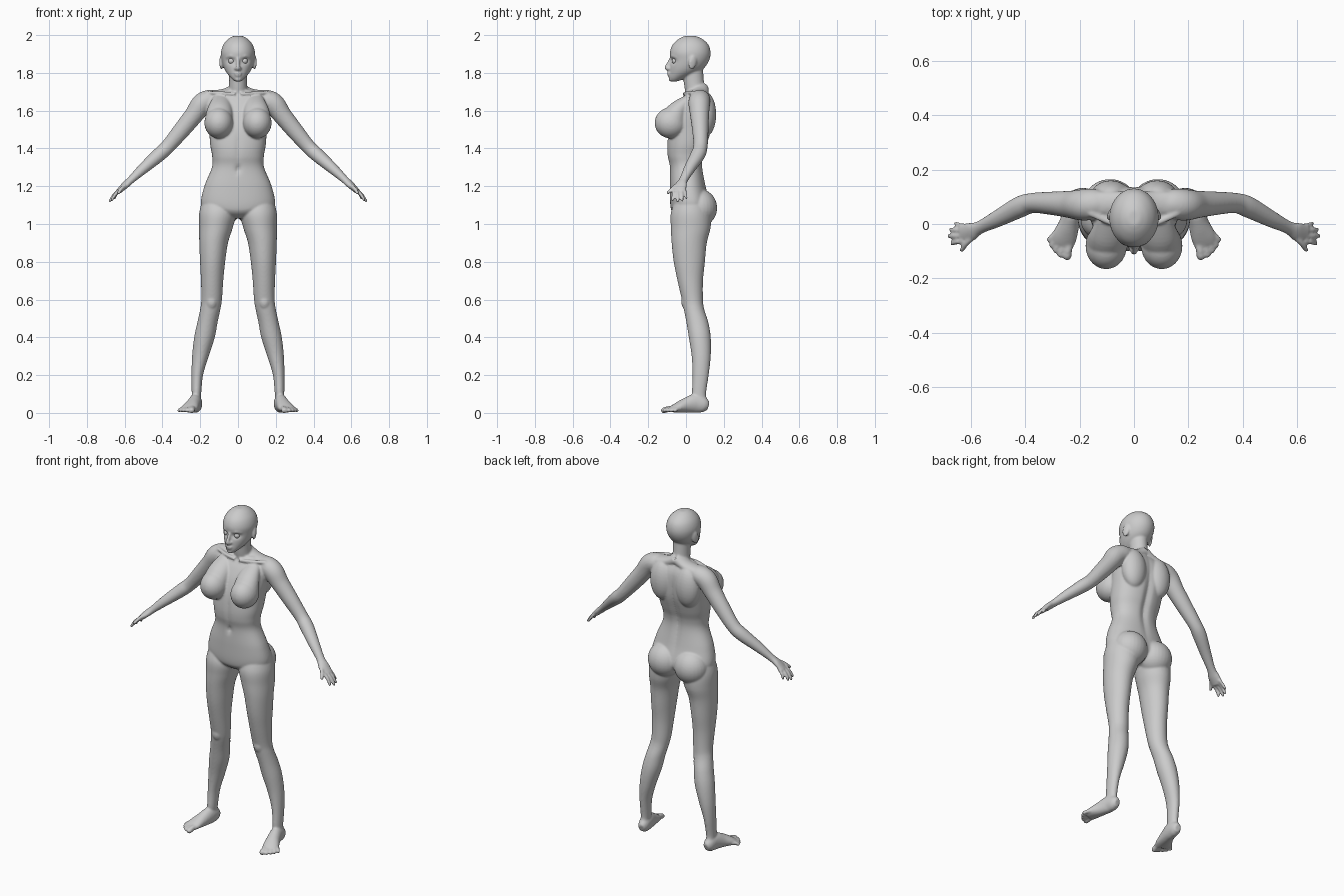
import bpy, bmesh, math
from mathutils import Vector, Matrix

bm = bmesh.new()
SEG = 40


def spline(rows, steps=6):
    """Catmull-Rom interpolation of rows of numbers."""
    out = []
    for i in range(len(rows) - 1):
        p0, p1 = rows[max(i - 1, 0)], rows[i]
        p2, p3 = rows[i + 1], rows[min(i + 2, len(rows) - 1)]
        for k in range(steps):
            t = k / steps
            out.append([0.5 * (2 * b + (c - a) * t + (2 * a - 5 * b + 4 * c - d) * t * t
                               + (3 * b - a - 3 * c + d) * t ** 3)
                        for a, b, c, d in zip(p0, p1, p2, p3)])
    out.append(list(rows[-1]))
    return out


def skin(rings, mirror, dents=()):
    """Closed surface through rings; dents = (x, z, rx, rz, depth, side)."""
    for s in ((1, -1) if mirror else (1,)):
        vr = []
        for ring in rings:
            mid = sum((p.y for p in ring)) / len(ring)
            row = []
            for p in ring:
                y = p.y
                for dx, dz, rx, rz, depth, side in dents:
                    if (y - mid) * side > 0.01:
                        f = ((abs(p.x) - dx) / rx) ** 2 + ((p.z - dz) / rz) ** 2
                        y -= side * depth * math.exp(-f)
                row.append(bm.verts.new((p.x * s, y, p.z)))
            vr.append(row)
        for a, b in zip(vr, vr[1:]):
            for j in range(len(a)):
                k = (j + 1) % len(a)
                bm.faces.new((a[j], a[k], b[k], b[j]))
        bm.faces.new(vr[0])
        bm.faces.new(vr[-1])


def spow(v, p):
    return math.copysign(abs(v) ** p, v)


def stack(rows, mirror=False, p=1.0, dents=(), seg=SEG):
    """Horizontal sections: z, x0, x1, y0, y1."""
    rings = []
    for z, x0, x1, y0, y1 in spline(rows):
        rings.append([Vector(((x0 + x1) / 2 + (x1 - x0) / 2 * spow(math.cos(a), p),
                              (y0 + y1) / 2 + (y1 - y0) / 2 * spow(math.sin(a), p), z))
                      for a in (math.tau * j / seg for j in range(seg))])
    skin(rings, mirror, dents)


def tube(rows, up=(0, 0, 1), mirror=True, seg=20, round_end=False):
    """Sections along a path: x, y, z, half width, half height."""
    pts = spline(rows)
    if round_end:
        d = (Vector(pts[-1][:3]) - Vector(pts[-2][:3])).normalized()
        x, y, z, a, b = pts[-1]
        for t in (0.4, 0.7, 0.9):
            c = Vector((x, y, z)) + d * t * b
            k = math.sqrt(1 - t * t)
            pts.append([*c, a * k, b * k])
    rings = []
    for i, (x, y, z, w, h) in enumerate(pts):
        d = Vector(pts[min(i + 1, len(pts) - 1)][:3]) - Vector(pts[max(i - 1, 0)][:3])
        side = d.cross(Vector(up)).normalized()
        top = side.cross(d).normalized()
        rings.append([Vector((x, y, z)) + side * w * math.cos(a) + top * h * math.sin(a)
                      for a in (math.tau * j / seg for j in range(seg))])
    skin(rings, mirror)


def blob(c, r, mirror=True, rot=(0, 0, 0)):
    for s in ((1, -1) if mirror else (1,)):
        m = Matrix.Translation((c[0] * s, c[1], c[2]))
        for axis, ang in zip("XYZ", rot):
            m = m @ Matrix.Rotation(ang * (1 if axis == "X" else s), 4, axis)
        bmesh.ops.create_uvsphere(bm, u_segments=28, v_segments=18, radius=1,
                                  matrix=m @ Matrix.Diagonal((*r, 1)))


# torso, with navel, midline and spine furrows
trunk = [(1.03, .05, -.03, .07), (1.06, .14, -.07, .115), (1.10, .195, -.083, .13),
         (1.2, .178, -.086, .105), (1.3, .138, -.086, .088), (1.36, .137, -.098, .092),
         (1.42, .147, -.1, .112), (1.5, .153, -.09, .135), (1.58, .162, -.065, .14),
         (1.64, .165, -.035, .135), (1.68, .14, -.008, .12), (1.71, .08, .01, .1)]
stack([(z, -w, w, a, b) for z, w, a, b in trunk], p=.88, seg=72,
      dents=[(0, 1.29, .014, .02, .012, -1), (0, 1.4, .014, .1, .006, -1),
             (0, 1.42, .02, .2, .014, 1)])
# seat, shoulder blades, chest
blob((.088, .07, 1.085), (.1, .095, .1))
blob((.085, .1, 1.58), (.075, .06, .12))
tube([(.085, .02, 1.66, .05, .03), (.095, -.04, 1.6, .068, .055),
      (.102, -.07, 1.545, .074, .075)], up=(0, -1, 0), seg=28)
blob((.102, -.08, 1.535), (.076, .086, .082))
# neck, shoulder slope, collarbone
tube([(0, .075, 1.62, .05, .05), (0, .055, 1.69, .052, .054), (0, .043, 1.74, .047, .053),
      (0, .035, 1.83, .048, .055)], up=(0, 1, 0), mirror=False, seg=32)
tube([(0, .075, 1.72, .045, .035), (.07, .075, 1.69, .045, .027), (.17, .07, 1.675, .05, .03)])
tube([(.015, -.008, 1.688, .01, .01), (.08, .003, 1.692, .01, .01), (.16, .04, 1.695, .012, .01)])

# legs
stack([(.02, .2, .245, .05, .115), (.07, .198, .245, .04, .112), (.1, .195, .245, .032, .106),
       (.2, .185, .246, .035, .12), (.3, .155, .243, .03, .131), (.4, .123, .232, .015, .131),
       (.48, .108, .215, .002, .118), (.55, .093, .2, -.012, .096), (.6, .085, .194, -.022, .09),
       (.7, .078, .196, -.045, .09), (.8, .068, .201, -.065, .1), (.9, .053, .205, -.076, .11),
       (.98, .028, .206, -.08, .13), (1.06, .01, .205, -.08, .13),
       (1.14, .03, .185, -.05, .1)], mirror=True)
# kneecaps
blob((.14, .005, .59), (.032, .03, .045))
# feet and toes
tube([(.217, .118, .035, .018, .022), (.22, .095, .042, .03, .04), (.225, .05, .05, .034, .05),
      (.238, 0, .04, .038, .04), (.254, -.045, .028, .045, .027),
      (.263, -.075, .019, .042, .017)], seg=28)
for bx, by, tx, ty, r in ((.236, -.06, .246, -.118, .017), (.255, -.06, .27, -.113, .0125),
                          (.27, -.055, .287, -.097, .012), (.281, -.045, .301, -.079, .0115),
                          (.288, -.032, .311, -.058, .011)):
    tube([(bx, by, .022, r, r), ((bx + tx) / 2, (by + ty) / 2, .021, r * .9, r * .95),
          (tx, ty, .013, r, r * .9)], seg=14, round_end=True)

# arms and palms
tube([(.1, .075, 1.655, .045, .045), (.145, .073, 1.658, .056, .053),
      (.19, .07, 1.635, .057, .057), (.235, .072, 1.575, .05, .05),
      (.3, .076, 1.495, .043, .045), (.372, .077, 1.41, .037, .038),
      (.42, .062, 1.365, .039, .037), (.5, .02, 1.295, .031, .029),
      (.565, -.012, 1.235, .024, .02), (.598, -.028, 1.205, .034, .018),
      (.632, -.037, 1.172, .036, .013)], seg=28)
# fingers and thumbs
for base, tip, r in (((.62, -.008, 1.182), (.655, .002, 1.136), .0085),
                     ((.628, -.025, 1.178), (.673, -.02, 1.125), .0095),
                     ((.63, -.044, 1.176), (.678, -.044, 1.122), .0095),
                     ((.624, -.062, 1.18), (.668, -.071, 1.128), .0095),
                     ((.59, -.045, 1.207), (.632, -.095, 1.165), .0105)):
    mid = [(a + b) / 2 for a, b in zip(base, tip)]
    tube([(*base, r * 1.15, r * 1.15), (mid[0] + .003, mid[1], mid[2] + .004, r, r),
          (*tip, r * .85, r * .85)], seg=14, round_end=True)

# head with eye sockets
skull = [(1.755, .018, -.08, -.045), (1.772, .036, -.09, 0), (1.8, .06, -.088, .06),
         (1.83, .076, -.086, .1), (1.87, .087, -.082, .124), (1.91, .09, -.085, .13),
         (1.95, .077, -.07, .118), (1.98, .051, -.038, .086), (1.996, .022, -.005, .05)]
stack([(z, -w, w, a, b) for z, w, a, b in skull], seg=72,
      dents=[(.036, 1.863, .02, .013, .014, -1)])
# nose, lips, chin, brows
tube([(0, -.078, 1.875, .009, .01), (0, -.092, 1.85, .009, .01), (0, -.102, 1.826, .012, .011),
      (0, -.088, 1.815, .013, .006)], up=(0, -1, 0), mirror=False)
blob((.011, -.09, 1.823), (.009, .011, .008))
blob((0, -.088, 1.797), (.022, .012, .006), mirror=False)
blob((0, -.087, 1.786), (.018, .012, .006), mirror=False)
blob((0, -.079, 1.766), (.018, .013, .012), mirror=False)
tube([(.015, -.078, 1.884, .005, .006), (.04, -.072, 1.89, .005, .007),
      (.062, -.05, 1.882, .005, .006)])
# ears
blob((.088, .035, 1.855), (.009, .022, .038), rot=(-.2, 0, .35))

# fuse the parts into one smooth skin
bmesh.ops.recalc_face_normals(bm, faces=bm.faces)
mesh = bpy.data.meshes.new("body")
bm.to_mesh(mesh)
bm.free()
body = bpy.data.objects.new("body", mesh)
bpy.context.collection.objects.link(body)
fuse = body.modifiers.new("fuse", "REMESH")
fuse.mode = "VOXEL"
fuse.voxel_size = .0055
fuse.use_smooth_shade = True
relax = body.modifiers.new("relax", "SMOOTH")
relax.factor = .5
relax.iterations = 5

# eyeballs
for side, name in ((1, "left_eye"), (-1, "right_eye")):
    bpy.ops.mesh.primitive_uv_sphere_add(segments=24, ring_count=16, radius=.016,
                                         location=(.035 * side, -.059, 1.863))
    bpy.context.object.name = name
    bpy.ops.object.shade_smooth()
